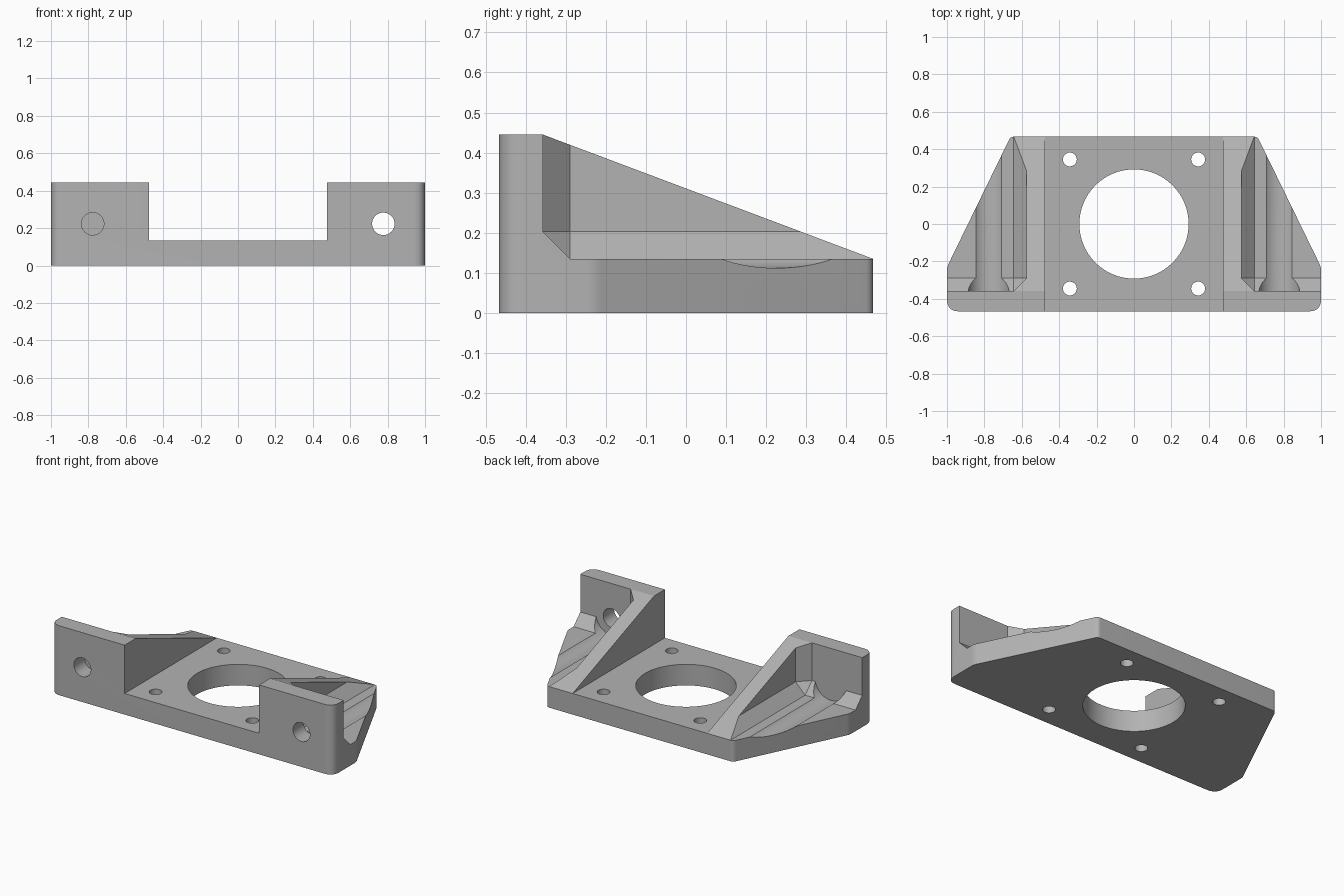
import bpy, bmesh, math
from mathutils import Vector, Matrix

if "Cube" in bpy.data.objects:
    bpy.data.objects.remove(bpy.data.objects["Cube"])

BASE, TOP, BACK, WALL = 0.135, 0.445, 0.467, -0.357
RIB_IN, RIB_OUT, FILLET = 0.477, 0.575, 0.068
BOLT_X, BOLT_Z = 0.777, 0.223

grey = bpy.data.materials.new("plain grey")
grey.use_nodes = True
colour = (0.45, 0.45, 0.45, 1)
grey.diffuse_color = colour
grey.node_tree.nodes["Principled BSDF"].inputs["Base Color"].default_value = colour


def make(name, bm):
    bmesh.ops.recalc_face_normals(bm, faces=bm.faces)
    mesh = bpy.data.meshes.new(name)
    bm.to_mesh(mesh)
    bm.free()
    obj = bpy.data.objects.new(name, mesh)
    bpy.context.collection.objects.link(obj)
    mesh.materials.append(grey)
    return obj


def prism(name, points, sweep):
    bm = bmesh.new()
    face = bm.faces.new([bm.verts.new(p) for p in points])
    new = bmesh.ops.extrude_face_region(bm, geom=[face])["geom"]
    verts = [v for v in new if isinstance(v, bmesh.types.BMVert)]
    bmesh.ops.translate(bm, verts=verts, vec=sweep)
    return make(name, bm)


def cylinder(name, centre, radius, length, along_y=False):
    bm = bmesh.new()
    turn = Matrix.Rotation(math.pi / 2, 4, 'X') if along_y else Matrix()
    bmesh.ops.create_cone(bm, cap_ends=True, segments=64, radius1=radius, radius2=radius,
                          depth=length, matrix=Matrix.Translation(centre) @ turn)
    return make(name, bm)


def rounded(corners):
    """Outline with each (x, y, cut) corner rounded, cut being the tangent length."""
    out = []
    for i, (x, y, cut) in enumerate(corners):
        p = Vector((x, y))
        a = p + (Vector(corners[i - 1][:2]) - p).normalized() * cut
        b = p + (Vector(corners[(i + 1) % len(corners)][:2]) - p).normalized() * cut
        for k in range(9):
            t = k / 8
            q = a * (1 - t) ** 2 + p * (2 * t * (1 - t)) + b * t * t
            out.append((q.x, q.y, 0))
    return out


# Solid block with the tapered plan outline
right_side = [(1, -BACK, 0.065), (1, -0.23, 0.02), (0.66, BACK, 0.02)]
left_side = [(-x, y, r) for x, y, r in reversed(right_side)]
bracket = prism("mounting_bracket", rounded(right_side + left_side), (0, 0, TOP))

# Central channel and the sloping rib tops
cutters = [
    prism("channel_cutter", [(-RIB_IN, -1, BASE), (RIB_IN, -1, BASE),
                             (RIB_IN, 1, BASE), (-RIB_IN, 1, BASE)], (0, 0, 1)),
]
slope = (BASE - TOP) / (BACK - WALL)
cutters.append(prism("slope_cutter", [(-2, WALL - 0.1, TOP - slope * 0.1),
                                      (-2, 1, BASE + slope * (1 - BACK)),
                                      (-2, 1, 1), (-2, WALL - 0.1, 1)], (4, 0, 0)))

# Motor opening and its four screw holes
cutters.append(cylinder("motor_hole_cutter", (0, 0, 0), 0.292, 1))
for sx in (-1, 1):
    for sy in (-1, 1):
        cutters.append(cylinder("screw_hole_cutter", (sx * 0.343, sy * 0.345, 0), 0.037, 1))

for side in (-1, 1):
    # Outer pocket with chamfered inside edges
    x0, x1 = RIB_OUT, RIB_OUT + FILLET
    y0, y1 = WALL, WALL + FILLET
    z0, z1 = BASE, BASE + FILLET
    bm = bmesh.new()
    for x, y, z in [(x0, y1, z1), (x1, y0, z1), (x1, y1, z0), (x0, y1, 1), (x1, y0, 1),
                    (x0, 1, z1), (x1, 1, z0), (x0, 1, 1), (2, y0, z1), (2, y1, z0),
                    (2, y0, 1), (2, 1, z0), (2, 1, 1)]:
        bm.verts.new((side * x, y, z))
    bmesh.ops.convex_hull(bm, input=bm.verts)
    cutters.append(make("pocket_cutter", bm))
    # Bolt hole through the front wall and the clearance groove behind it
    cutters.append(cylinder("bolt_hole_cutter", (side * BOLT_X, -0.4, BOLT_Z), 0.06, 0.4, True))
    cutters.append(cylinder("groove_cutter", (side * BOLT_X, WALL + 0.6, BOLT_Z), 0.111, 1.2, True))

# Carve the block, then discard the cutters
for cutter in cutters:
    cutter.hide_render = True
    mod = bracket.modifiers.new(cutter.name, 'BOOLEAN')
    mod.operation = 'DIFFERENCE'
    mod.solver = 'EXACT'
    mod.object = cutter
graph = bpy.context.evaluated_depsgraph_get()
carved = bpy.data.meshes.new_from_object(bracket.evaluated_get(graph))
bracket.modifiers.clear()
bracket.data = carved
for cutter in cutters:
    bpy.data.objects.remove(cutter)
carved.materials.clear()
carved.materials.append(grey)
for poly in carved.polygons:
    poly.material_index = 0

for obj in bpy.context.selected_objects:
    obj.select_set(False)
bracket.select_set(True)
bpy.context.view_layer.objects.active = bracket
bpy.ops.object.shade_smooth_by_angle(angle=math.radians(20))
